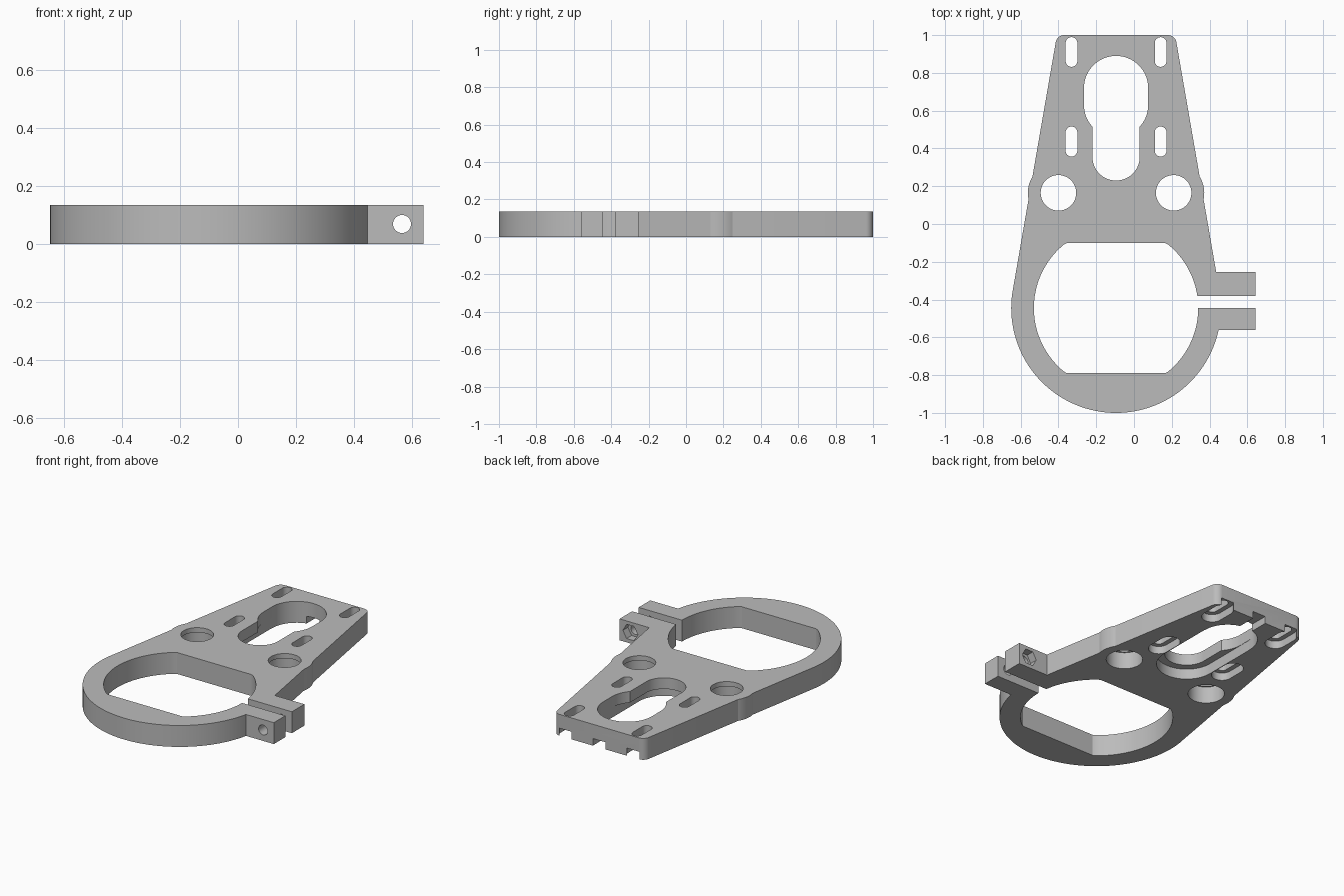
import bpy, bmesh, math
from mathutils import Vector, Matrix
from mathutils.geometry import convex_hull_2d

if "Cube" in bpy.data.objects:
    bpy.data.objects.remove(bpy.data.objects["Cube"], do_unlink=True)

THICK = 0.135
MID = -0.095                    # symmetry axis of the plate
RING_Y = -0.445
LOW = -0.1                      # start height for cutters below the plate

grey = bpy.data.materials.new("plain_grey")
grey.use_nodes = True
colour = (0.5, 0.5, 0.5, 1)
grey.diffuse_color = colour
grey.node_tree.nodes["Principled BSDF"].inputs["Base Color"].default_value = colour


def circle(x, y, r, n=64):
    return [(x + r * math.cos(math.tau * i / n), y + r * math.sin(math.tau * i / n))
            for i in range(n)]


def hull(points):
    pts = [Vector(p) for p in points]
    return [tuple(pts[i]) for i in convex_hull_2d(pts)]


def slot(x, y0, y1, r):
    """Round-ended slot between two arc centres."""
    return hull(circle(x, y0, r) + circle(x, y1, r))


def rect(x0, x1, y0, y1):
    return [(x0, y0), (x1, y0), (x1, y1), (x0, y1)]


def prism(name, outline, z0=0, z1=THICK, matrix=None):
    bm = bmesh.new()
    face = bm.faces.new([bm.verts.new((x, y, z0)) for x, y in outline])
    up = bmesh.ops.extrude_face_region(bm, geom=[face])["geom"]
    moved = [v for v in up if isinstance(v, bmesh.types.BMVert)]
    bmesh.ops.translate(bm, verts=moved, vec=(0, 0, z1 - z0))
    bmesh.ops.recalc_face_normals(bm, faces=bm.faces)
    if matrix:
        bm.transform(matrix)
    mesh = bpy.data.meshes.new(name)
    bm.to_mesh(mesh)
    bm.free()
    obj = bpy.data.objects.new(name, mesh)
    bpy.context.collection.objects.link(obj)
    mesh.materials.append(grey)
    return obj


def combine(target, tool, operation):
    """Apply one boolean and remove its helper."""
    mod = target.modifiers.new("shape", "BOOLEAN")
    mod.operation, mod.object, mod.solver = operation, tool, "EXACT"
    bpy.context.view_layer.objects.active = target
    bpy.ops.object.modifier_apply(modifier=mod.name)
    bpy.data.objects.remove(tool, do_unlink=True)


def add(outline):
    combine(plate, prism("helper", outline), "UNION")


def cut(outline, z1=0.3, z0=LOW, matrix=None):
    tool = prism("cutter", outline, z0, z1, matrix)
    tool.hide_render = True
    combine(plate, tool, "DIFFERENCE")


# Tapered plate wrapped round the clamp ring
plate = prism("clamp_plate", hull(
    circle(MID, RING_Y, 0.555, 128)
    + circle(MID - 0.275, 0.955, 0.045, 32)
    + circle(MID + 0.275, 0.955, 0.045, 32)))

# Bosses that swell the sides beside the round holes
for side in (-1, 1):
    add(circle(MID + side * 0.305, 0.165, 0.162))

# Clamp ears
add(rect(0.3, 0.642, -0.38, -0.255))
add(rect(0.36, 0.642, -0.56, -0.445))

# Ring opening with flat front and back, then the clamp slit
opening = [(x, min(max(y, -0.79), -0.1)) for x, y in circle(MID, RING_Y, 0.435, 128)]
cut(hull(opening))
cut(rect(0.25, 0.8, -0.38, -0.445))

# Keyhole with a recess beneath and a channel to the back edge
cut(slot(MID, 0.63, 0.72, 0.17))
cut(slot(MID, 0.355, 0.65, 0.125))
cut(slot(MID, 0.355, 0.7, 0.172), 0.065)
cut(rect(MID - 0.045, MID + 0.045, 0.8, 1.1), 0.045)

# Round holes and slots, each wider underneath
for side in (-1, 1):
    x = MID + side * 0.305
    cut(circle(x, 0.165, 0.094))
    cut(circle(x, 0.165, 0.104), 0.105)
    for y0, y1 in ((0.388, 0.485), (0.863, 0.958)):
        x = MID + side * 0.236
        cut(slot(x, y0, y1, 0.031))
        cut(slot(x, y0, y1, 0.06), 0.048)

# Screw hole through both ears and a hexagonal nut pocket at the back
along_y = Matrix.Translation((0.567, -0.255, 0.069)) @ Matrix.Rotation(math.pi / 2, 4, "X")
cut(circle(0, 0, 0.031, 32), 0.5, -0.05, along_y)
cut(circle(0, 0, 0.052, 6), 0.05, -0.05, along_y)

plate.select_set(True)
bpy.context.view_layer.objects.active = plate
bpy.ops.object.shade_smooth_by_angle(angle=math.radians(20))
